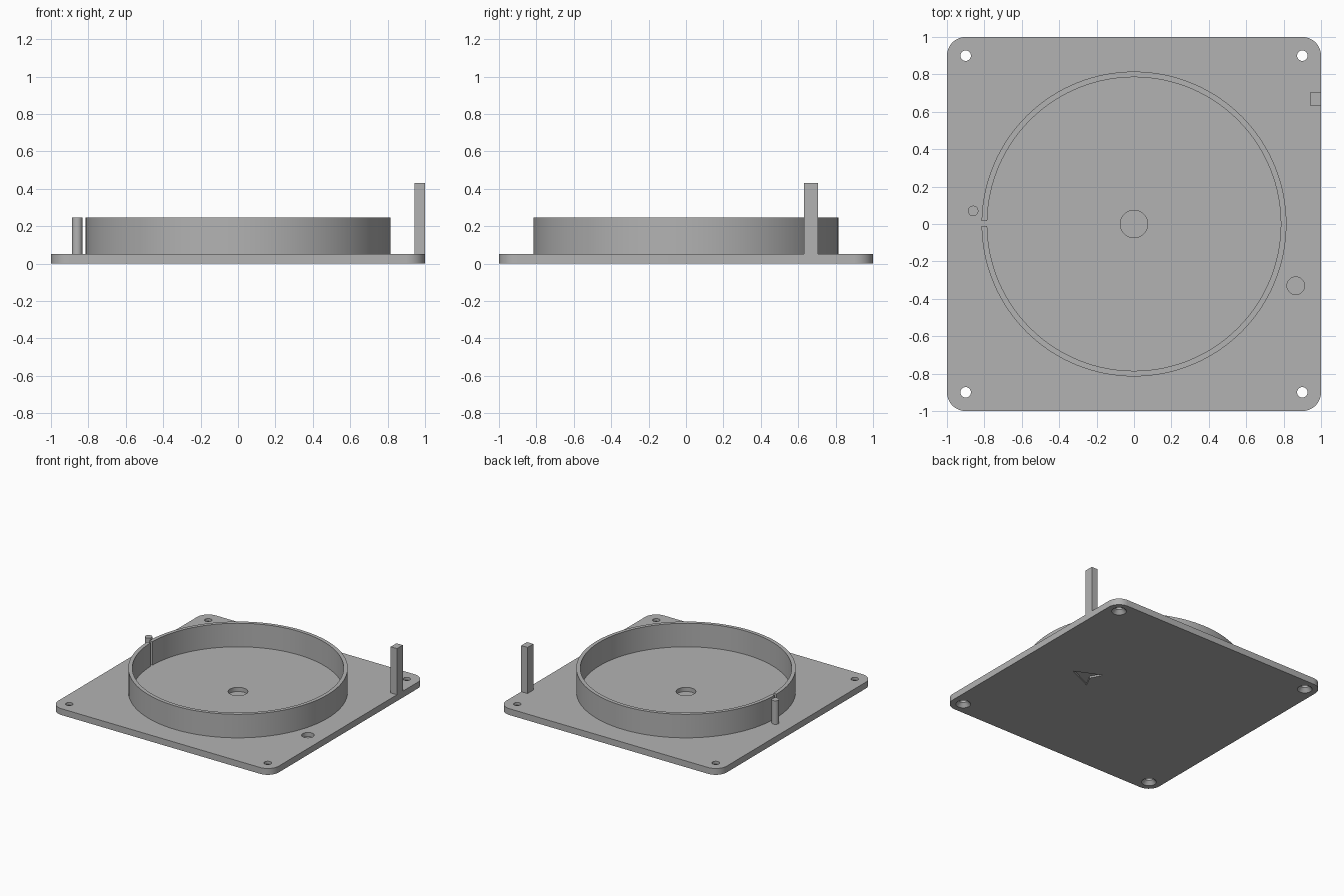
import bpy
import bmesh
from math import pi, cos, sin, asin
from mathutils import Vector

old = bpy.data.objects.get("Cube")
if old:
    bpy.data.objects.remove(old)

grey = bpy.data.materials.new("matte grey")
grey.use_nodes = True
grey.diffuse_color = (0.45, 0.45, 0.45, 1)
grey.node_tree.nodes["Principled BSDF"].inputs["Base Color"].default_value = grey.diffuse_color

PLATE_TOP = 0.052
WALL_TOP = 0.245
HOLE = 0.9


def finish(name, bm):
    """Turn a bmesh into a named grey object with crisp edges."""
    bmesh.ops.recalc_face_normals(bm, faces=bm.faces)
    mesh = bpy.data.meshes.new(name)
    bm.to_mesh(mesh)
    bm.free()
    mesh.materials.append(grey)
    obj = bpy.data.objects.new(name, mesh)
    bpy.context.collection.objects.link(obj)
    return obj


def smooth(obj):
    bpy.ops.object.select_all(action='DESELECT')
    obj.select_set(True)
    bpy.context.view_layer.objects.active = obj
    bpy.ops.object.shade_smooth_by_angle(angle=pi / 6)


def prism(name, outline, z0, z1):
    bm = bmesh.new()
    base = bm.faces.new([bm.verts.new((x, y, z0)) for x, y in outline])
    top = bmesh.ops.extrude_face_region(bm, geom=[base])["geom"]
    bmesh.ops.translate(bm, vec=(0, 0, z1 - z0),
                        verts=[v for v in top if isinstance(v, bmesh.types.BMVert)])
    return finish(name, bm)


def rod(name, x, y, z0, z1, r0, r1=None, segments=48):
    """Upright cylinder, or a cone when the two radii differ."""
    bm = bmesh.new()
    bmesh.ops.create_cone(bm, cap_ends=True, segments=segments, radius1=r0,
                          radius2=r0 if r1 is None else r1, depth=z1 - z0)
    bmesh.ops.translate(bm, verts=bm.verts, vec=(x, y, (z0 + z1) / 2))
    return finish(name, bm)


def rounded_square(half, radius, steps=12):
    points = []
    for corner in range(4):
        mid = pi / 4 + corner * pi / 2
        cx = (half - radius) * round(cos(mid) * 2 ** 0.5)
        cy = (half - radius) * round(sin(mid) * 2 ** 0.5)
        for i in range(steps + 1):
            a = (corner + i / steps) * pi / 2
            points.append((cx + radius * cos(a), cy + radius * sin(a)))
    return points


def cut(target, cutters):
    for cutter in cutters:
        cutter.hide_render = True
        mod = target.modifiers.new("cut", 'BOOLEAN')
        mod.operation = 'DIFFERENCE'
        mod.solver = 'EXACT'
        mod.object = cutter
        bpy.context.view_layer.objects.active = target
        bpy.ops.object.modifier_apply(modifier=mod.name)
        bpy.data.objects.remove(cutter)


# Base plate with rounded corners
plate = prism("base_plate", rounded_square(1, 0.1), 0, PLATE_TOP)

# Countersunk corner screw holes
cutters = []
for sx in (-1, 1):
    for sy in (-1, 1):
        x, y = sx * HOLE, sy * HOLE
        cutters.append(rod("screw_hole", x, y, -0.1, 0.1, 0.028))
        cutters.append(rod("countersink", x, y, -0.01, 0.03, 0.064, 0.028))

# Blind sockets on top and the arrow recess underneath
cutters.append(rod("centre_socket", 0, 0, 0.018, 0.1, 0.073))
cutters.append(rod("side_socket", 0.865, -0.33, 0.018, 0.1, 0.047))
arrow = [(0.59, 0), (0.38, 0.095), (0.43, 0), (0.38, -0.095)]
cutters.append(prism("arrow_recess", arrow, -0.05, 0.015))
cut(plate, cutters)
smooth(plate)

# Thin round wall, left open by a narrow slit
INNER, OUTER = 0.785, 0.815
start, end = -pi + asin(0.01 / 0.8), pi - asin(0.016 / 0.8)
bm = bmesh.new()
section = [(INNER, PLATE_TOP), (OUTER, PLATE_TOP), (OUTER, WALL_TOP), (INNER, WALL_TOP)]
first = bm.faces.new([bm.verts.new((r * cos(start), r * sin(start), z)) for r, z in section])
bmesh.ops.spin(bm, geom=[first] + first.edges[:] + first.verts[:], cent=(0, 0, 0),
               axis=Vector((0, 0, 1)), angle=end - start, steps=128, use_duplicate=False)
bmesh.ops.remove_doubles(bm, verts=bm.verts, dist=0.0001)
smooth(finish("round_wall", bm))

# Small pin beside the slit
smooth(rod("pin", -0.86, 0.07, PLATE_TOP, WALL_TOP, 0.028))

# Tall square post on the plate edge
prism("tall_post", [(0.943, 0.63), (1, 0.63), (1, 0.705), (0.943, 0.705)], PLATE_TOP, 0.43)
